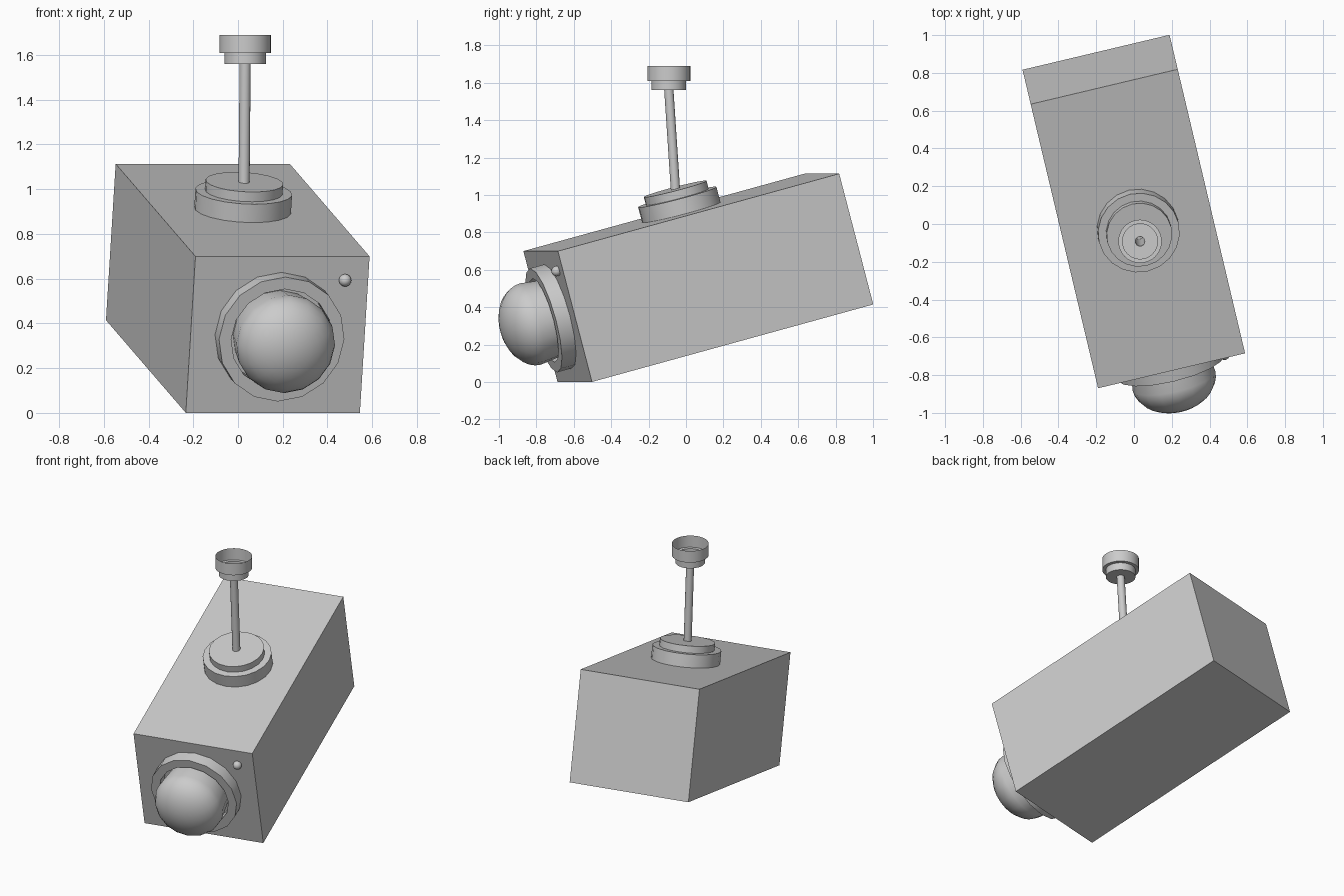
import bpy, bmesh, math
from mathutils import Matrix, Vector

if "Cube" in bpy.data.objects:
    bpy.data.objects.remove(bpy.data.objects["Cube"], do_unlink=True)

grey = bpy.data.materials.new("light_grey")
grey.use_nodes = True
COLOUR = (0.6, 0.6, 0.6, 1)
grey.diffuse_color = COLOUR
grey.node_tree.nodes["Principled BSDF"].inputs["Base Color"].default_value = COLOUR

# Housing dimensions and its tilted frame (yaw, then pitch)
W, L, H = 0.80, 1.60, 0.724
BODY = (Matrix.Translation((-0.001, 0.066, 0.557))
        @ Matrix.Rotation(math.radians(13.35), 4, 'Z')
        @ Matrix.Rotation(math.radians(15), 4, 'X'))


def front(x=0, z=0):
    """Frame on the housing's front face, its z axis pointing outwards."""
    return BODY @ Matrix.Translation((x, -L / 2, z)) @ Matrix.Rotation(math.pi / 2, 4, 'X')


def finish(name, bm, matrix, smooth=True):
    bmesh.ops.recalc_face_normals(bm, faces=bm.faces)
    mesh = bpy.data.meshes.new(name)
    bm.to_mesh(mesh)
    bm.free()
    mesh.materials.append(grey)
    ob = bpy.data.objects.new(name, mesh)
    bpy.context.collection.objects.link(ob)
    ob.matrix_world = matrix
    if smooth:
        bpy.ops.object.select_all(action='DESELECT')
        ob.select_set(True)
        bpy.context.view_layer.objects.active = ob
        bpy.ops.object.shade_smooth_by_angle(angle=math.radians(35))
    return ob


def lathe(name, profile, matrix, sides=16, closed=False):
    """Revolve (radius, height) points around the z axis of the frame."""
    bm = bmesh.new()
    verts = [bm.verts.new((r, 0, h)) for r, h in profile]
    pairs = list(zip(verts, verts[1:]))
    if closed:
        pairs.append((verts[-1], verts[0]))
    edges = [bm.edges.new(p) for p in pairs]
    bmesh.ops.spin(bm, geom=verts + edges, cent=(0, 0, 0), axis=(0, 0, 1),
                   angle=math.tau, steps=sides)
    bmesh.ops.remove_doubles(bm, verts=bm.verts, dist=1e-5)
    return finish(name, bm, matrix)


# Housing box
bm = bmesh.new()
bmesh.ops.create_cube(bm, size=1)
bmesh.ops.scale(bm, vec=(W, L, H), verts=bm.verts)
finish("housing", bm, BODY, smooth=False)

# Lens collar: a ring on the front face
lathe("lens_collar", [(0.288, 0), (0.288, 0.08), (0.232, 0.08), (0.232, 0)],
      front(), closed=True)

# Lens: short tapered barrel with a flattened dome on it
RIM, RIM_T, RISE = 0.225, 0.155, 0.163
dome = [(RIM * math.cos(a), RIM_T + RISE * math.sin(a))
        for a in (math.radians(90 * i / 8) for i in range(8))]
lathe("lens", [(0, 0), (0.205, 0)] + dome + [(0, RIM_T + RISE)], front())

# Small indicator lamp in the upper corner
bm = bmesh.new()
bmesh.ops.create_uvsphere(bm, u_segments=16, v_segments=10, radius=0.028)
finish("indicator_lamp", bm, front(0.292, 0.254) @ Matrix.Translation((0, 0, 0.01)))

# Stepped mounting base on top of the housing
top = BODY @ Matrix.Translation((0, 0, H / 2))
lathe("mount_base", [(0, 0), (0.217, 0), (0.217, 0.085), (0, 0.085)], top, 20)
lathe("mount_plate", [(0, 0.08), (0.174, 0.08), (0.174, 0.13), (0, 0.13)], top, 20)

# Slightly leaning pole, open at the ends
foot, head = Vector((0.027, -0.056, 1.02)), Vector((0.032, -0.092, 1.565))
lean = (head - foot).to_track_quat('Z', 'Y').to_matrix().to_4x4()
lathe("pole", [(0.025, 0), (0.025, (head - foot).length)],
      Matrix.Translation(foot) @ lean, 16)

# Ceiling cup, stepped and open at the top
lathe("ceiling_cup", [(0.025, 0), (0.093, 0), (0.093, 0.05), (0.115, 0.05), (0.115, 0.13)],
      Matrix.Translation((0.032, -0.092, 1.56)), 32)
